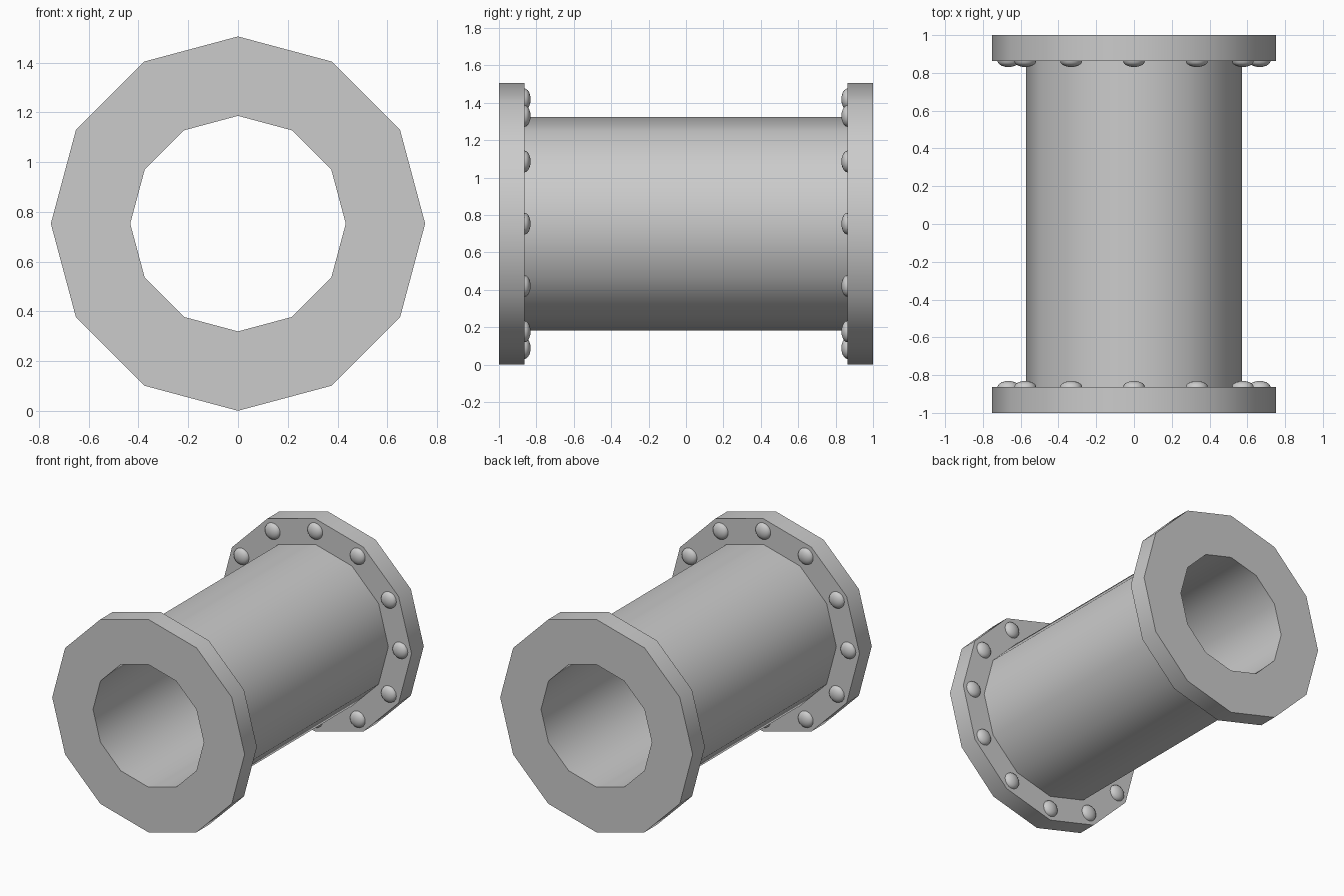
import bpy, bmesh
from math import sin, cos, pi, radians

if "Cube" in bpy.data.objects:
    bpy.data.objects.remove(bpy.data.objects["Cube"])

SIDES = 12
CZ = 0.753                      # height of the pipe axis
BORE, TUBE, FLANGE = 0.433, 0.571, 0.752
END, INNER = 1.0, 0.863         # flange outer and inner faces along y
BOLT_RING, BOLT_R, BOLT_H = 0.665, 0.058, 0.032


def finish(bm, name, angle):
    bmesh.ops.recalc_face_normals(bm, faces=bm.faces[:])
    mesh = bpy.data.meshes.new(name)
    bm.to_mesh(mesh)
    bm.free()
    obj = bpy.data.objects.new(name, mesh)
    bpy.context.collection.objects.link(obj)
    bpy.ops.object.select_all(action='DESELECT')
    obj.select_set(True)
    bpy.context.view_layer.objects.active = obj
    bpy.ops.object.shade_smooth_by_angle(angle=radians(angle))
    return obj


def lathe(bm, profile, sides, closed, centre=(0, 0, 0)):
    """Revolve (radius, y) points about a y-aligned axis."""
    cx, cy, cz = centre
    rings = [[bm.verts.new((cx + r * cos(2 * pi * i / sides), cy + y,
                            cz + r * sin(2 * pi * i / sides)))
              for i in range(sides)] for r, y in profile]
    pairs = list(zip(rings, rings[1:]))
    if closed:
        pairs.append((rings[-1], rings[0]))
    for a, b in pairs:
        for i in range(sides):
            j = (i + 1) % sides
            bm.faces.new((a[i], a[j], b[j], b[i]))
    return rings


# Flanged pipe: half profile mirrored along y, closed through the bore
half = [(BORE, -END), (FLANGE, -END), (FLANGE, -INNER), (TUBE, -INNER)]
bm = bmesh.new()
lathe(bm, half + [(r, -y) for r, y in reversed(half)], SIDES, True)
pipe = finish(bm, "flanged_pipe", 40)
pipe.location.z = CZ

# Domed bolt heads on the inner face of each flange
for side, label in ((-1, "front"), (1, "back")):
    bm = bmesh.new()
    dome = [(BOLT_R * cos(t), -side * BOLT_H * sin(t))
            for t in (k * pi / 10 for k in range(5))]
    for k in range(SIDES):
        a = 2 * pi * k / SIDES
        centre = (BOLT_RING * cos(a), side * INNER, BOLT_RING * sin(a))
        rings = lathe(bm, dome, 16, False, centre)
        tip = bm.verts.new((centre[0], centre[1] - side * BOLT_H, centre[2]))
        for i in range(16):
            bm.faces.new((rings[-1][i], rings[-1][(i + 1) % 16], tip))
        # Back face sits against the flange
        bm.faces.new(rings[0])
    finish(bm, label + "_flange_bolts", 40).location.z = CZ
